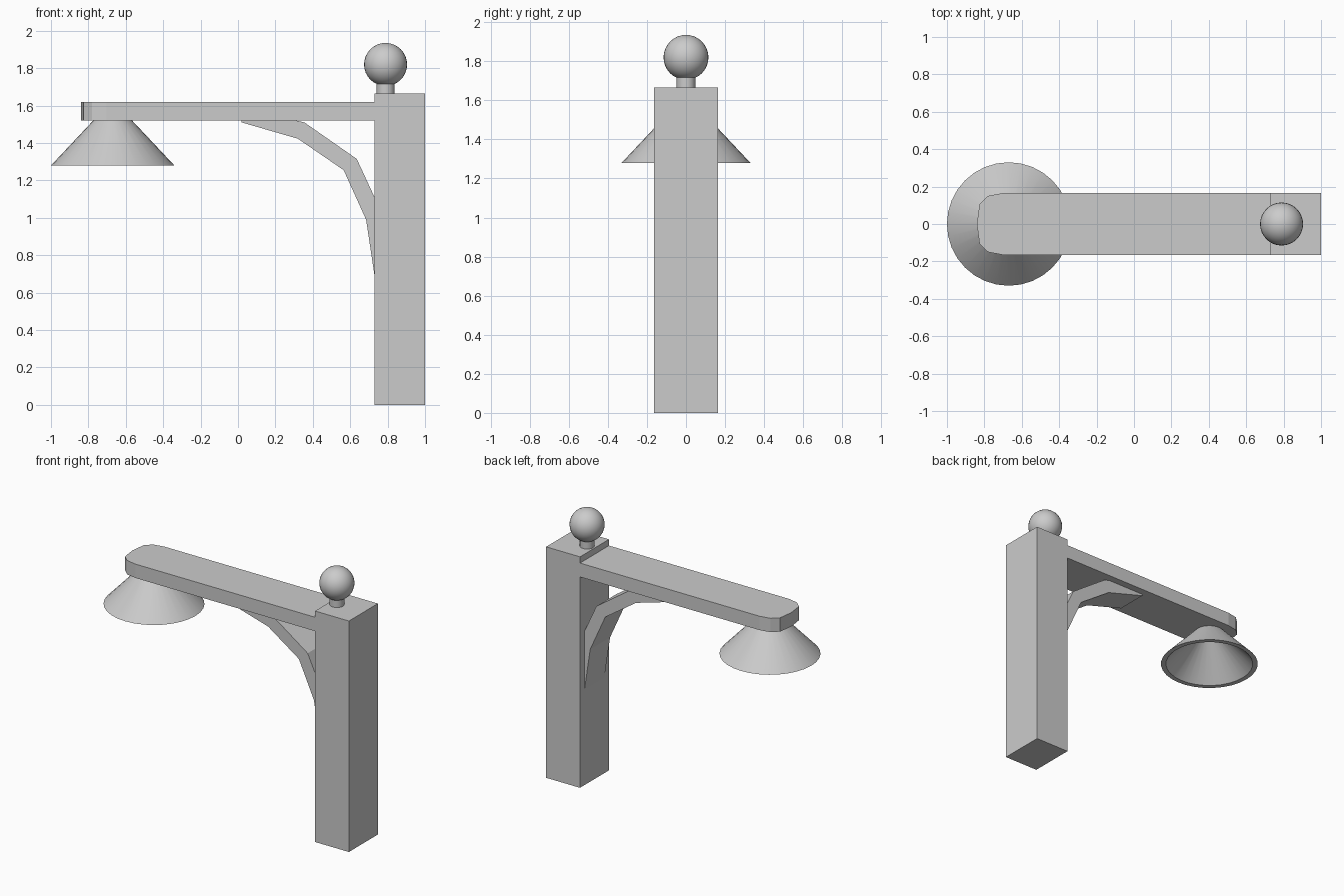
import bpy, bmesh, math
from mathutils import Vector

if "Cube" in bpy.data.objects:
    bpy.data.objects.remove(bpy.data.objects["Cube"])


def finish(name, bm, smooth=False):
    bmesh.ops.recalc_face_normals(bm, faces=bm.faces)
    me = bpy.data.meshes.new(name)
    bm.to_mesh(me)
    bm.free()
    ob = bpy.data.objects.new(name, me)
    bpy.context.collection.objects.link(ob)
    if smooth:
        bpy.ops.object.select_all(action='DESELECT')
        ob.select_set(True)
        bpy.context.view_layer.objects.active = ob
        bpy.ops.object.shade_smooth_by_angle(angle=math.radians(35))
    return ob


def extrude(name, points, offset):
    # closed outline pushed along an offset vector
    bm = bmesh.new()
    face = bm.faces.new([bm.verts.new(p) for p in points])
    out = bmesh.ops.extrude_face_region(bm, geom=[face])
    moved = [v for v in out['geom'] if isinstance(v, bmesh.types.BMVert)]
    bmesh.ops.translate(bm, verts=moved, vec=Vector(offset))
    return finish(name, bm)


def lathe(name, x, profile, steps=32):
    # (radius, z) profile spun about a vertical axis at x
    bm = bmesh.new()
    vs = [bm.verts.new((x + r, 0, z)) for r, z in profile]
    edges = [bm.edges.new(pair) for pair in zip(vs, vs[1:])]
    bmesh.ops.spin(bm, geom=vs + edges, cent=(x, 0, 0), axis=(0, 0, 1),
                   angle=math.tau, steps=steps)
    bmesh.ops.remove_doubles(bm, verts=bm.verts, dist=1e-4)
    return finish(name, bm, True)


HALF = 0.165

# Square post
extrude("post", [(0.73, -HALF, 0), (1, -HALF, 0), (1, HALF, 0), (0.73, HALF, 0)],
        (0, 0, 1.665))

# Horizontal arm with a rounded outer end
side = [(0.73, HALF), (-0.703, HALF), (-0.78, 0.15), (-0.826, 0.107)]
outline = side + [(-0.84, 0)] + [(x, -y) for x, y in reversed(side)]
extrude("arm", [(x, y, 1.52) for x, y in outline], (0, 0, 0.1))

# Curved brace between post and arm
lower = [(0.02, 1.52), (0.02, 1.51), (0.32, 1.423), (0.565, 1.255), (0.685, 0.99), (0.73, 0.69)]
upper = [(0.73, 1.11), (0.635, 1.315), (0.355, 1.51), (0.31, 1.52)]
extrude("brace", [(x, -0.113, z) for x, z in lower + upper], (0, 0.226, 0))

# Hollow lamp shade
lathe("lamp_shade", -0.67, [(0, 1.52), (0.104, 1.52), (0.33, 1.28), (0.296, 1.28),
                            (0.085, 1.50), (0, 1.50)])

# Finial neck and ball on top of the post
lathe("finial_neck", 0.789, [(0, 1.665), (0.048, 1.665), (0.048, 1.73), (0, 1.73)])
bm = bmesh.new()
bmesh.ops.create_uvsphere(bm, u_segments=32, v_segments=16, radius=0.115)
bmesh.ops.translate(bm, verts=bm.verts, vec=(0.789, 0, 1.82))
finish("finial_ball", bm, True)
